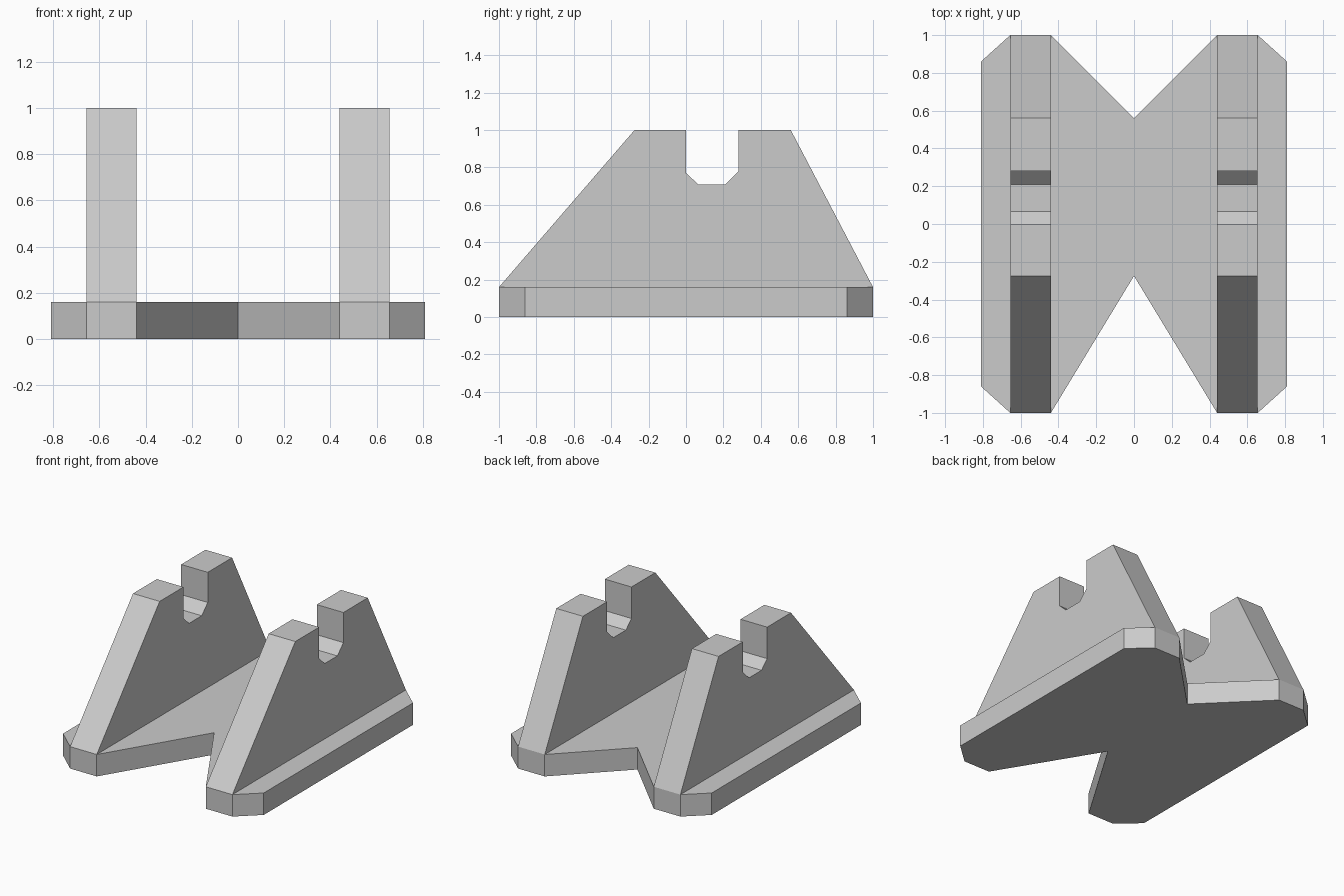
import bpy, bmesh
from mathutils import Vector

if "Cube" in bpy.data.objects:
    bpy.data.objects.remove(bpy.data.objects["Cube"])


def prism(name, outline, offset):
    """Extrude a closed planar outline of 3D points along offset."""
    bm = bmesh.new()
    face = bm.faces.new([bm.verts.new(p) for p in outline])
    res = bmesh.ops.extrude_face_region(bm, geom=[face], use_keep_orig=True)
    top = [g for g in res["geom"] if isinstance(g, bmesh.types.BMVert)]
    bmesh.ops.translate(bm, verts=top, vec=Vector(offset))
    bmesh.ops.recalc_face_normals(bm, faces=bm.faces)
    mesh = bpy.data.meshes.new(name)
    bm.to_mesh(mesh)
    bm.free()
    obj = bpy.data.objects.new(name, mesh)
    bpy.context.collection.objects.link(obj)
    return obj


BASE_H = 0.16
X_IN, X_OUT = 0.44, 0.655

# Base plate: chamfered corners, V cut at the front and back
half = [(X_IN, -1), (X_OUT, -1), (0.81, -0.86), (0.81, 0.86), (X_OUT, 1), (X_IN, 1)]
plan = [(0, -0.275)] + half + [(0, 0.56)] + [(-x, y) for x, y in reversed(half)]
prism("base_plate", [(x, y, 0) for x, y in plan], (0, 0, BASE_H))

# Two upright supports, each with a chamfered cradle notch
side = [(-1, BASE_H), (1, BASE_H), (0.56, 1), (0.28, 1), (0.28, 0.78),
        (0.21, 0.71), (0.065, 0.71), (0, 0.77), (0, 1), (-0.275, 1)]
for name, s in (("left_support", -1), ("right_support", 1)):
    prism(name, [(s * X_IN, y, z) for y, z in side], (s * (X_OUT - X_IN), 0, 0))
